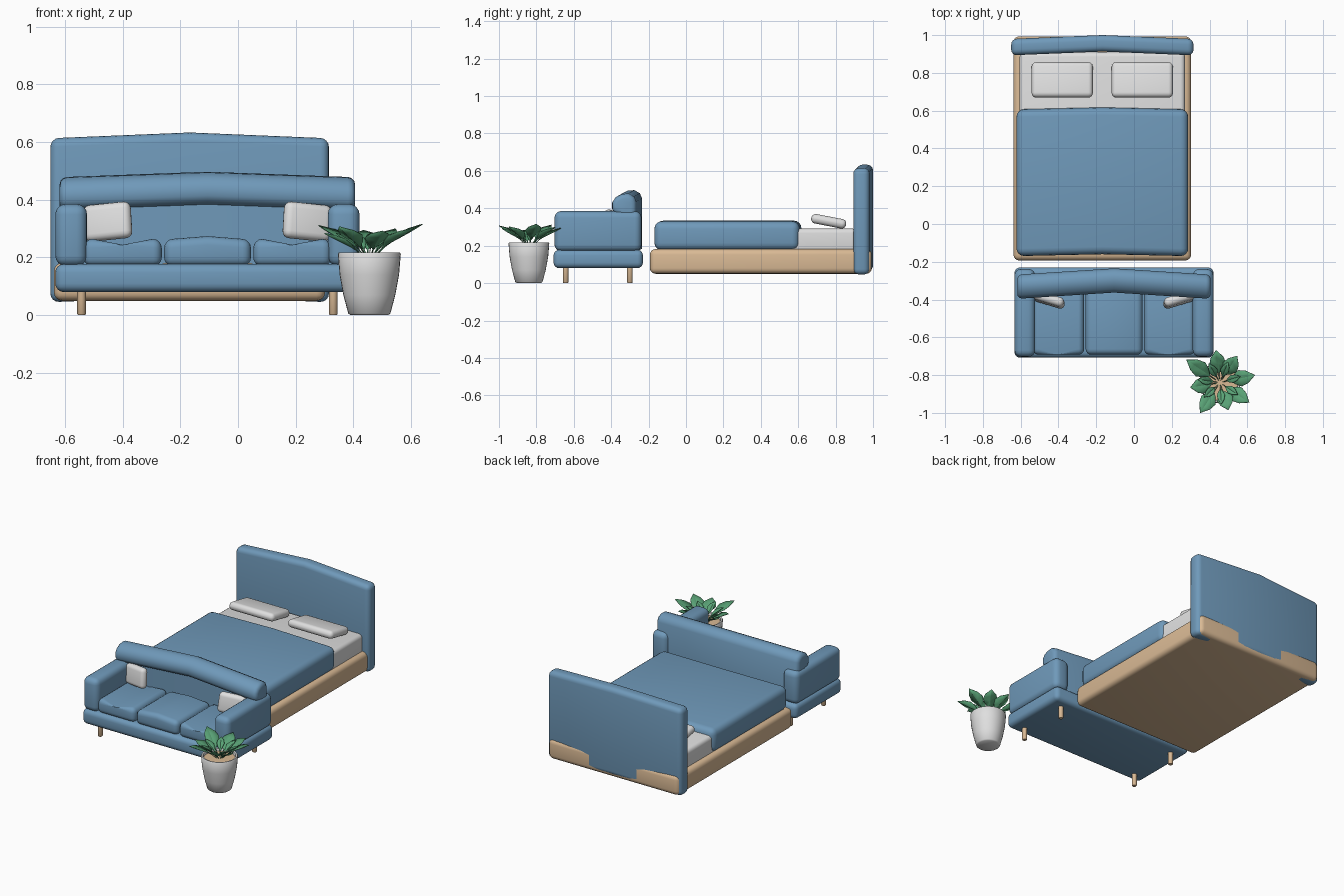
import bpy, bmesh, math
from mathutils import Vector, Matrix

if "Cube" in bpy.data.objects:
    bpy.data.objects.remove(bpy.data.objects["Cube"])


def material(name, rgb):
    m = bpy.data.materials.new(name)
    m.diffuse_color = (*rgb, 1)
    m.use_nodes = True
    m.node_tree.nodes["Principled BSDF"].inputs["Base Color"].default_value = m.diffuse_color
    return m


BLUE = material("blue fabric", (0.16, 0.32, 0.49))
WOOD = material("light wood", (0.70, 0.49, 0.30))
WHITE = material("white", (0.74, 0.74, 0.74))
GREEN = material("leaf green", (0.10, 0.36, 0.18))


def finish(name, bm, mat, angle=35):
    bmesh.ops.recalc_face_normals(bm, faces=bm.faces)
    me = bpy.data.meshes.new(name)
    bm.to_mesh(me)
    bm.free()
    ob = bpy.data.objects.new(name, me)
    bpy.context.collection.objects.link(ob)
    me.materials.append(mat)
    bpy.ops.object.select_all(action='DESELECT')
    ob.select_set(True)
    bpy.context.view_layer.objects.active = ob
    bpy.ops.object.shade_smooth_by_angle(angle=math.radians(angle))
    return ob


def bow(bm, xc, dy, dz, zmin=-9):
    """Split at the middle and push the middle back and up."""
    bmesh.ops.bisect_plane(bm, geom=bm.verts[:] + bm.edges[:] + bm.faces[:],
                           plane_co=(xc, 0, 0), plane_no=(1, 0, 0))
    for v in bm.verts:
        if abs(v.co.x - xc) < 1e-4 and v.co.z > zmin:
            v.co += Vector((0, dy, dz))


def round_edges(bm, r, seg=4):
    edges = [e for e in bm.edges if e.calc_face_angle(0) > 0.5]
    bmesh.ops.bevel(bm, geom=edges, offset=r, segments=seg, profile=0.5,
                    affect='EDGES', clamp_overlap=True)


def soft_box(name, x, y, z, r, mat, bend=None, puff=0, rot=None):
    size = Vector((x[1] - x[0], y[1] - y[0], z[1] - z[0]))
    mid = Vector((sum(x), sum(y), sum(z))) / 2
    bm = bmesh.new()
    bmesh.ops.create_cube(bm, size=1, matrix=Matrix.Translation(mid) @ Matrix.Diagonal((*size, 1)))
    if bend:
        bow(bm, mid.x, *bend)
    if puff:
        bow(bm, mid.x, 0, puff, mid.z)
    round_edges(bm, r)
    if rot:
        m = Matrix.Rotation(rot[2], 3, 'Z') @ Matrix.Rotation(rot[1], 3, 'Y') @ Matrix.Rotation(rot[0], 3, 'X')
        bmesh.ops.rotate(bm, verts=bm.verts, cent=mid, matrix=m)
    return finish(name, bm, mat)


def lathe(name, profile, x, y, mat, steps=32):
    bm = bmesh.new()
    vs = [bm.verts.new((x + r, y, z)) for r, z in profile]
    es = [bm.edges.new(p) for p in zip(vs, vs[1:])]
    bmesh.ops.spin(bm, geom=vs + es, cent=(x, y, 0), axis=(0, 0, 1),
                   angle=math.tau, steps=steps, use_duplicate=False)
    bmesh.ops.remove_doubles(bm, verts=bm.verts, dist=1e-5)
    return finish(name, bm, mat, 50)


# Bed
BX = -0.168
soft_box("bed_frame", (-0.638, 0.302), (-0.193, 0.993), (0.05, 0.182), 0.03, WOOD)
soft_box("headboard", (-0.65, 0.315), (0.893, 0.98), (0.045, 0.613), 0.03, BLUE, bend=(0.02, 0.02))
soft_box("mattress", (-0.605, 0.27), (-0.12, 0.91), (0.16, 0.292), 0.025, WHITE)
soft_box("blanket", (-0.622, 0.287), (-0.17, 0.607), (0.175, 0.33), 0.04, BLUE, bend=(0.01, 0.004))
for side in (-1, 1):
    c = BX + side * 0.212
    soft_box("bed_pillow", (c - 0.162, c + 0.162), (0.668, 0.858), (0.305, 0.356), 0.024,
             WHITE, rot=(-0.19, 0, 0))

# Sofa base, arms, legs and throw pillows
SX = -0.106
soft_box("sofa_base", (SX - 0.527, SX + 0.527), (-0.708, -0.23), (0.08, 0.178), 0.03, BLUE)
for side in (-1, 1):
    c = SX + side * 0.472
    soft_box("sofa_arm", (c - 0.055, c + 0.055), (-0.703, -0.238), (0.17, 0.385), 0.036, BLUE)
    for y in (-0.643, -0.3):
        lathe("sofa_leg", [(0, 0), (0.012, 0), (0.015, 0.004), (0.015, 0.09), (0, 0.09)],
              SX + side * 0.436, y, WOOD, 16)
    c = SX + side * 0.345
    soft_box("throw_pillow", (c - 0.085, c + 0.085), (-0.425, -0.375), (0.26, 0.388), 0.024,
             WHITE, rot=(-0.12, -side * -0.1, side * 0.3))

# Seat cushions
for i, (a, b) in enumerate(((-0.535, -0.264), (-0.256, 0.045), (0.053, 0.323))):
    soft_box("seat_cushion", (a, b), (-0.692, -0.34), (0.17, 0.262), 0.03, BLUE, puff=0.012)

# Backrest with a rolled top edge
side_profile = [(-0.268, 0.165), (-0.268, 0.435), (-0.28, 0.462), (-0.31, 0.478), (-0.345, 0.475),
                (-0.378, 0.458), (-0.396, 0.43), (-0.396, 0.395), (-0.385, 0.375), (-0.36, 0.365),
                (-0.36, 0.165)]
bm = bmesh.new()
face = bm.faces.new([bm.verts.new((SX - 0.512, y, z)) for y, z in side_profile])
ext = bmesh.ops.extrude_face_region(bm, geom=[face], use_keep_orig=True)
bmesh.ops.translate(bm, vec=(1.024, 0, 0),
                    verts=[g for g in ext["geom"] if isinstance(g, bmesh.types.BMVert)])
bow(bm, SX, 0.033, 0.019)
bmesh.ops.recalc_face_normals(bm, faces=bm.faces)
caps = [e for e in bm.edges if any(abs(f.normal.x) > 0.9 for f in e.link_faces)]
bmesh.ops.bevel(bm, geom=caps, offset=0.025, segments=3, profile=0.5, affect='EDGES', clamp_overlap=True)
finish("sofa_back", bm, BLUE, 40)

# Plant pot and soil
PX, PY = 0.455, -0.84
lathe("plant_pot", [(0, 0), (0.065, 0), (0.073, 0.006), (0.09, 0.07), (0.103, 0.14), (0.109, 0.212),
                    (0.105, 0.218), (0.096, 0.216), (0.092, 0.19)], PX, PY, WHITE)
lathe("soil", [(0, 0.203), (0.095, 0.2)], PX, PY, WOOD)


# Folded leaves on thin stalks
def leaf(bm, angle, length, height, width):
    rot = Matrix.Rotation(angle, 3, 'Z')
    rows = []
    for t, w, h in ((0.1, 0.03, 0), (0.3, 0.05, 0.32), (0.42, 0.6, 0.46), (0.58, 1, 0.6),
                    (0.78, 0.75, 0.78), (1, 0.02, 1)):
        row = []
        for s in (-1, 0, 1):
            p = rot @ Vector((t * length, s * w * width, h * height + abs(s) * w * 0.014))
            row.append(bm.verts.new(p + Vector((PX, PY, 0.2))))
        rows.append(row)
    for a, b in zip(rows, rows[1:]):
        for k in (0, 1):
            bm.faces.new((a[k], a[k + 1], b[k + 1], b[k]))


bm = bmesh.new()
tips = ((0.28, -0.72, 0.112), (0.435, -0.67, 0.095), (0.545, -0.70, 0.1), (0.64, -0.8, 0.114),
        (0.61, -0.945, 0.1), (0.5, -0.985, 0.09), (0.35, -1.0, 0.105), (0.3, -0.865, 0.085))
for x, y, h in tips:
    leaf(bm, math.atan2(y - PY, x - PX), math.hypot(x - PX, y - PY), h, 0.044)
for i in range(7):
    leaf(bm, i * math.tau / 7 + 0.3, 0.115, 0.085, 0.022)
plant = finish("plant_leaves", bm, GREEN, 20)
thick = plant.modifiers.new("thickness", 'SOLIDIFY')
thick.thickness = 0.003
